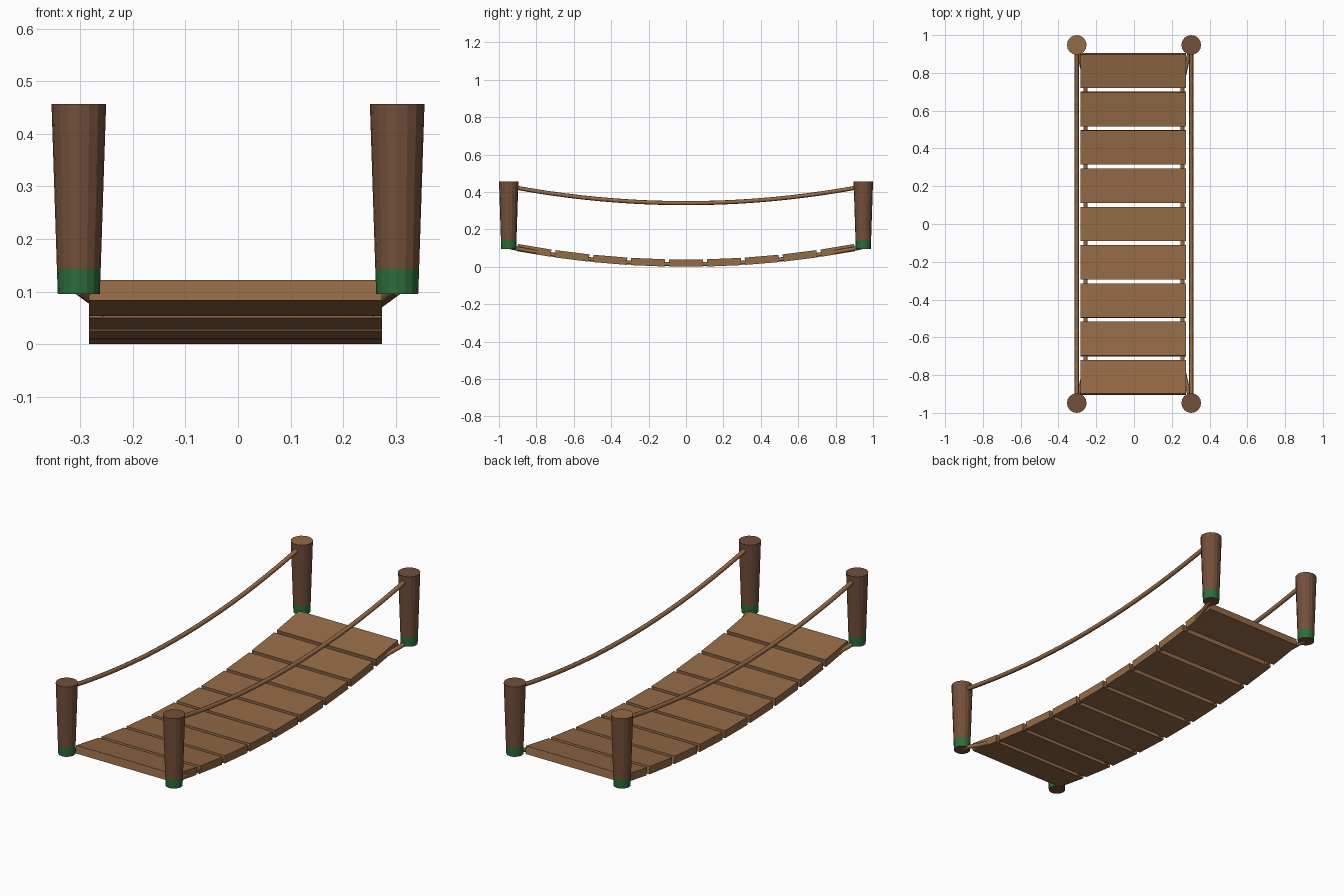
import bpy, bmesh, math
from mathutils import Matrix, Vector

if "Cube" in bpy.data.objects:
    bpy.data.objects.remove(bpy.data.objects["Cube"])


def material(name, rgb):
    m = bpy.data.materials.new(name)
    m.diffuse_color = (*rgb, 1)
    m.use_nodes = True
    m.node_tree.nodes["Principled BSDF"].inputs["Base Color"].default_value = m.diffuse_color
    return m


PLANK = material("light wood", (0.300, 0.145, 0.061))
POST = material("dark wood", (0.171, 0.078, 0.041))
GREEN = material("green band", (0.026, 0.155, 0.042))

SAG = 0.1025      # parabola shared by deck and ropes
PX, PY = 0.303, 0.948


def finish(name, bm, mats):
    bmesh.ops.recalc_face_normals(bm, faces=bm.faces)
    me = bpy.data.meshes.new(name)
    bm.to_mesh(me)
    bm.free()
    for m in mats:
        me.materials.append(m)
    ob = bpy.data.objects.new(name, me)
    bpy.context.collection.objects.link(ob)
    return ob


def loft(bm, rings):
    """Closed tube through rings of points, capped at both ends."""
    vr = [[bm.verts.new(p) for p in r] for r in rings]
    n = len(vr[0])
    for a, b in zip(vr, vr[1:]):
        for i in range(n):
            j = (i + 1) % n
            bm.faces.new((a[i], a[j], b[j], b[i]))
    bm.faces.new(vr[0])
    bm.faces.new(vr[-1])


def post(name, x, y, light_cap):
    bm = bmesh.new()
    profile = [(0.040, 0.095), (0.0417, 0.143), (0.052, 0.457)]
    n = 16
    loft(bm, [[(x + r * math.cos(2 * math.pi * i / n),
                y + r * math.sin(2 * math.pi * i / n), z) for i in range(n)]
              for r, z in profile])
    bm.normal_update()
    for f in bm.faces:
        z = f.calc_center_median().z
        if 0.1 < z < 0.143:
            f.material_index = 1          # painted foot
        elif z > 0.45 and light_cap:
            f.material_index = 2          # one freshly cut top
    finish(name, bm, [POST, GREEN, PLANK])


def rope(name, path, r=0.011, n=8):
    bm = bmesh.new()
    rings = []
    for k, p in enumerate(path):
        t = (path[min(k + 1, len(path) - 1)] - path[max(k - 1, 0)]).normalized()
        side = t.cross(Vector((0, 0, 1))).normalized()
        up = side.cross(t)
        rings.append([p + r * (math.cos(a) * side + math.sin(a) * up)
                      for a in (2 * math.pi * i / n for i in range(n))])
    loft(bm, rings)
    ob = finish(name, bm, [PLANK])
    for f in ob.data.polygons:
        f.use_smooth = len(f.vertices) == 4


# corner posts
for sx, sn in ((-1, "left"), (1, "right")):
    for sy, yn in ((-1, "front"), (1, "back")):
        post(f"{yn}_{sn}_post", sx * PX, sy * PY, sx < 0 < sy)

# deck planks following the sag
for i in range(-4, 5):
    y = i * 0.203
    bm = bmesh.new()
    bmesh.ops.create_cube(bm, size=1, matrix=(
        Matrix.Translation((-0.005, y, SAG * y * y + 0.020))
        @ Matrix.Rotation(math.atan(2 * SAG * y), 4, 'X')
        @ Matrix.Diagonal((0.558, 0.182, 0.039, 1))))
    finish(f"plank_{i + 5}", bm, [PLANK])

# hand ropes and deck ropes
ys = [-0.94 + 1.88 * k / 20 for k in range(21)]
for s, sn in ((-1, "left"), (1, "right")):
    rope(f"{sn}_hand_rope", [Vector((s * PX, y, 0.34 + 0.1 * y * y)) for y in ys])
    rope(f"{sn}_deck_rope", [
        Vector((s * (0.257 + max(0, abs(y) - 0.76) * 0.25), y, SAG * y * y + 0.013))
        for y in ys])
